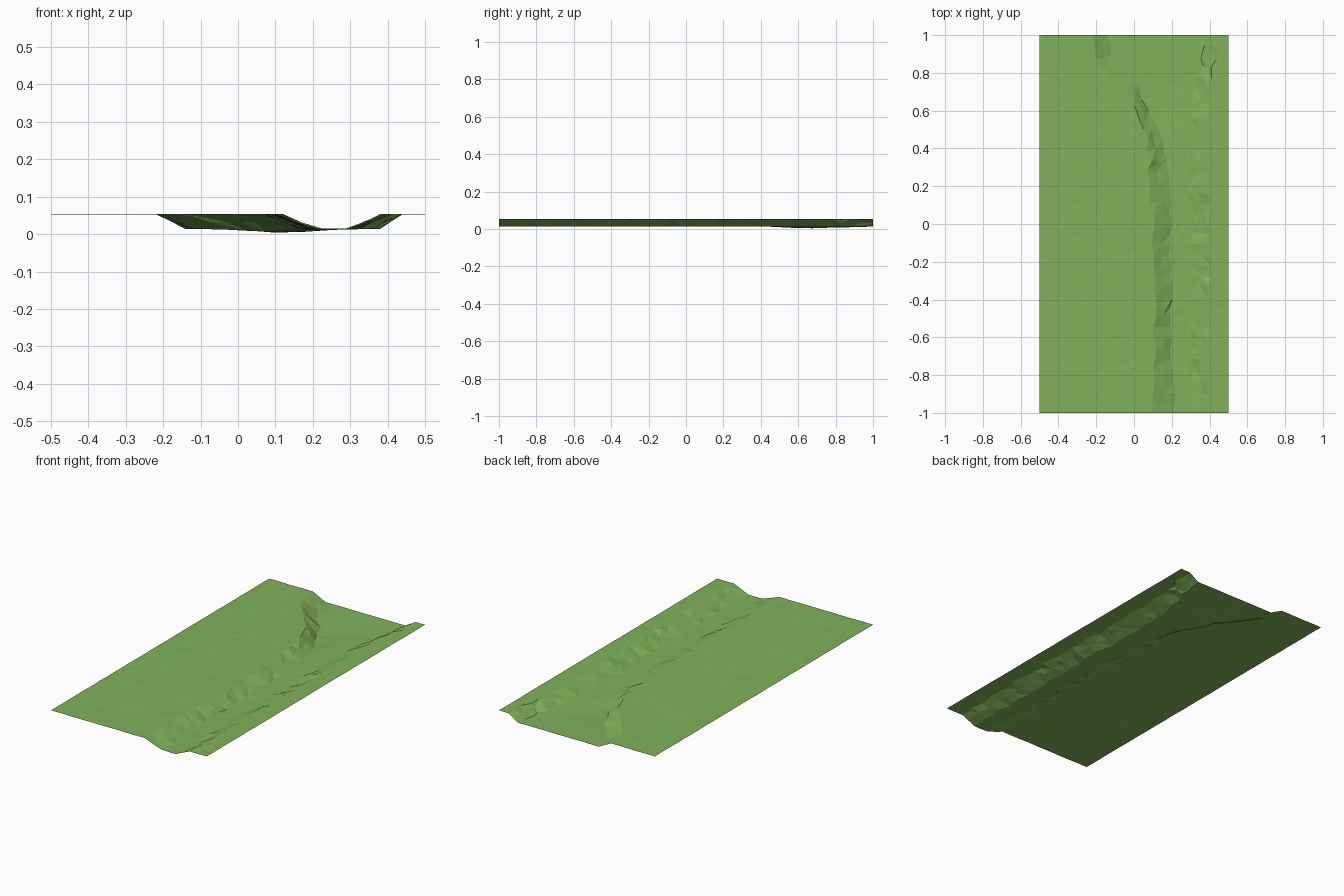
import bpy, bmesh, math, random

cube = bpy.data.objects.get("Cube")
if cube:
    bpy.data.objects.remove(cube, do_unlink=True)

random.seed(4)
TOP, FLOOR = 0.053, 0.014
ROWS = 36

# River course: y, left bank crest and foot, right bank foot and crest
COURSE = [(-1.0, 0.10, 0.21, 0.30, 0.39), (-0.4, 0.12, 0.20, 0.31, 0.40),
          (0.0, 0.10, 0.19, 0.31, 0.40), (0.3, 0.08, 0.18, 0.30, 0.39),
          (0.5, 0.06, 0.13, 0.30, 0.40), (0.7, -0.05, 0.03, 0.31, 0.40),
          (0.85, -0.20, -0.10, 0.36, 0.42), (1.0, -0.22, -0.14, 0.38, 0.44)]


def banks(y):
    for a, b in zip(COURSE, COURSE[1:]):
        if y <= b[0]:
            t = (y - a[0]) / (b[0] - a[0])
            return [p + (q - p) * t for p, q in zip(a[1:], b[1:])]
    return COURSE[-1][1:]


def floor_height(x, y):
    # Shallow pool where the river widens
    pool = math.exp(-((x - 0.12) / 0.11) ** 2 - ((y - 0.68) / 0.2) ** 2)
    return FLOOR - 0.010 * pool


def spread(a, b, n):
    return [a + (b - a) * i / n for i in range(n)]


def row_points(y, wobble):
    # One cross-section: meadow, left bank, bed, right bank, far meadow
    lt, lb, rb, rt = [v + random.uniform(-wobble, wobble) for v in banks(y)]
    xs = spread(-0.5, lt, 9) + spread(lt, lb, 2) + spread(lb, rb, 4)
    xs += spread(rb, rt, 2) + spread(rt, 0.5, 2) + [0.5]
    points = []
    for i, x in enumerate(xs):
        if lt < x < lb:
            t = (x - lt) / (lb - lt)
        elif rb < x < rt:
            t = (rt - x) / (rt - rb)
        else:
            t = 1.0 if lb <= x <= rb else 0.0
        t = t * t * (3 - 2 * t)
        z = TOP + (floor_height(x, y) - TOP) * t
        edge_x = i in (0, len(xs) - 1)
        dx = 0 if edge_x else random.uniform(-wobble, wobble) * 0.6
        dy = random.uniform(-wobble, wobble)
        dz = random.uniform(-0.001, 0.001)
        points.append((x + dx, y + dy, z + dz))
    return points


# Land sheet with a carved river bed
bm = bmesh.new()
grid = []
for r in range(ROWS + 1):
    y = -1 + 2 * r / ROWS
    wobble = 0.0 if r in (0, ROWS) else 0.012
    grid.append([bm.verts.new(p) for p in row_points(y, wobble)])
for lower, upper in zip(grid, grid[1:]):
    for i in range(len(lower) - 1):
        a, b, c, d = lower[i], lower[i + 1], upper[i + 1], upper[i]
        if random.random() < 0.5:
            faces = ((a, b, c), (a, c, d))
        else:
            faces = ((a, b, d), (b, c, d))
        for f in faces:
            bm.faces.new(f)

mesh = bpy.data.meshes.new("river_land")
bm.to_mesh(mesh)
bm.free()
land = bpy.data.objects.new("river_land", mesh)
bpy.context.collection.objects.link(land)

# Grass colour
grass = bpy.data.materials.new("grass_green")
grass.use_nodes = True
color = (0.223, 0.445, 0.107, 1)
grass.diffuse_color = color
grass.node_tree.nodes["Principled BSDF"].inputs["Base Color"].default_value = color
mesh.materials.append(grass)
